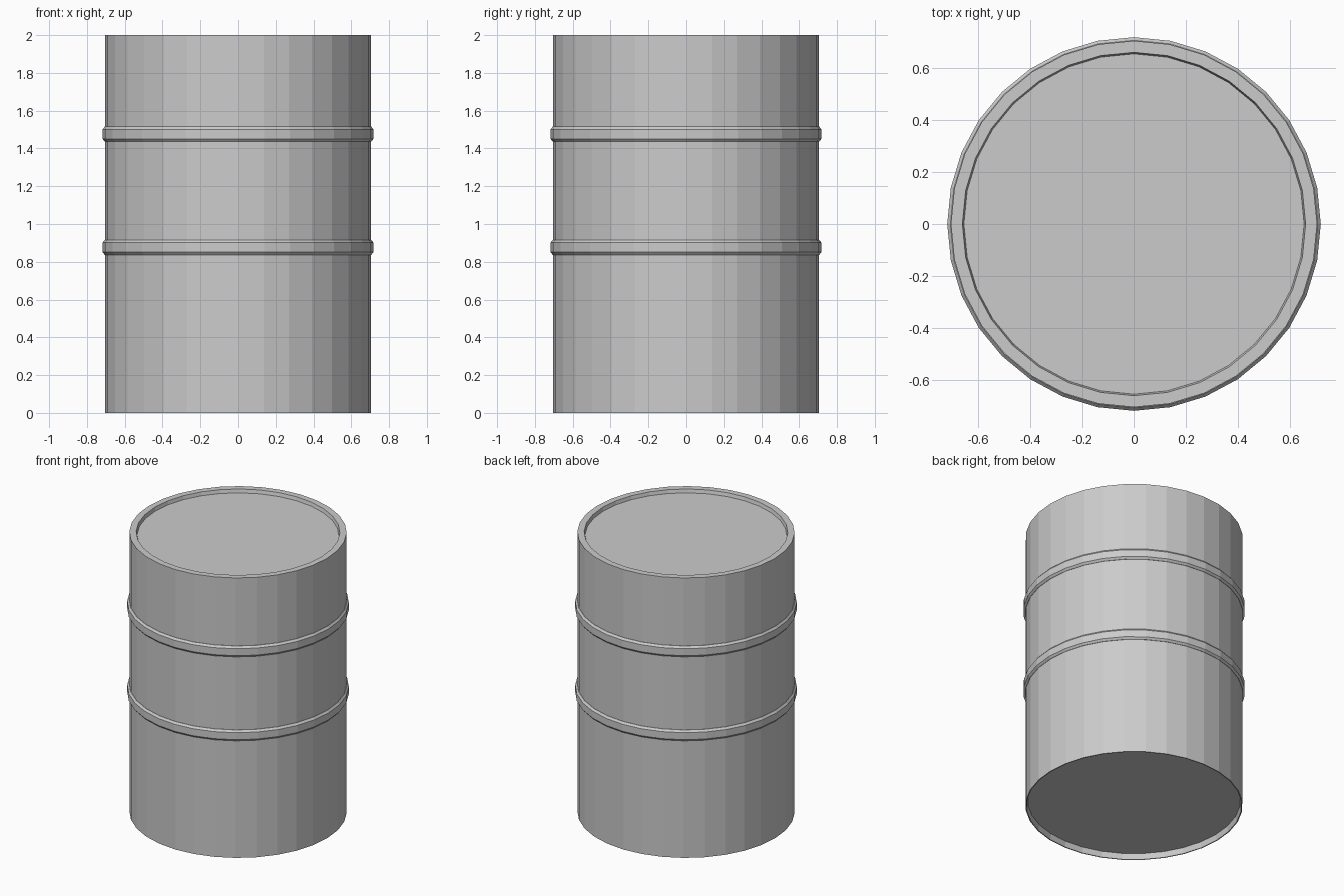
import bpy
import bmesh
from math import cos, sin, tau

SIDES = 32

cube = bpy.data.objects.get("Cube")
if cube:
    bpy.data.objects.remove(cube, do_unlink=True)

steel = bpy.data.materials.new("grey_steel")
steel.use_nodes = True
grey = (0.6, 0.6, 0.6, 1)
steel.diffuse_color = grey
steel.node_tree.nodes["Principled BSDF"].inputs["Base Color"].default_value = grey


def lathe(name, profile, closed=False):
    """Turn an (r, z) profile round the z axis; open ends are capped."""
    bm = bmesh.new()
    rings = [[bm.verts.new((r * cos(tau * i / SIDES), r * sin(tau * i / SIDES), z))
              for i in range(SIDES)] for r, z in profile]
    pairs = list(zip(rings, rings[1:]))
    if closed:
        pairs.append((rings[-1], rings[0]))
    else:
        bm.faces.new(rings[0][::-1])
        bm.faces.new(rings[-1])
    for low, high in pairs:
        for i in range(SIDES):
            j = (i + 1) % SIDES
            bm.faces.new((low[i], low[j], high[j], high[i]))
    bmesh.ops.recalc_face_normals(bm, faces=bm.faces)
    mesh = bpy.data.meshes.new(name)
    bm.to_mesh(mesh)
    bm.free()
    mesh.materials.append(steel)
    obj = bpy.data.objects.new(name, mesh)
    bpy.context.collection.objects.link(obj)
    return obj


# Drum body: recessed base, straight wall, rim and sunken lid
lathe("drum_body", [(0.69, 0.04), (0.697, 0), (0.704, 0), (0.704, 2),
                    (0.66, 2), (0.654, 1.975)])

# Two bevelled hoops around the wall
for name, z in (("lower_hoop", 0.876), ("upper_hoop", 1.476)):
    lathe(name, [(0.69, z - 0.039), (0.706, z - 0.039), (0.718, z - 0.025),
                 (0.718, z + 0.025), (0.706, z + 0.039), (0.69, z + 0.039)],
          closed=True)
